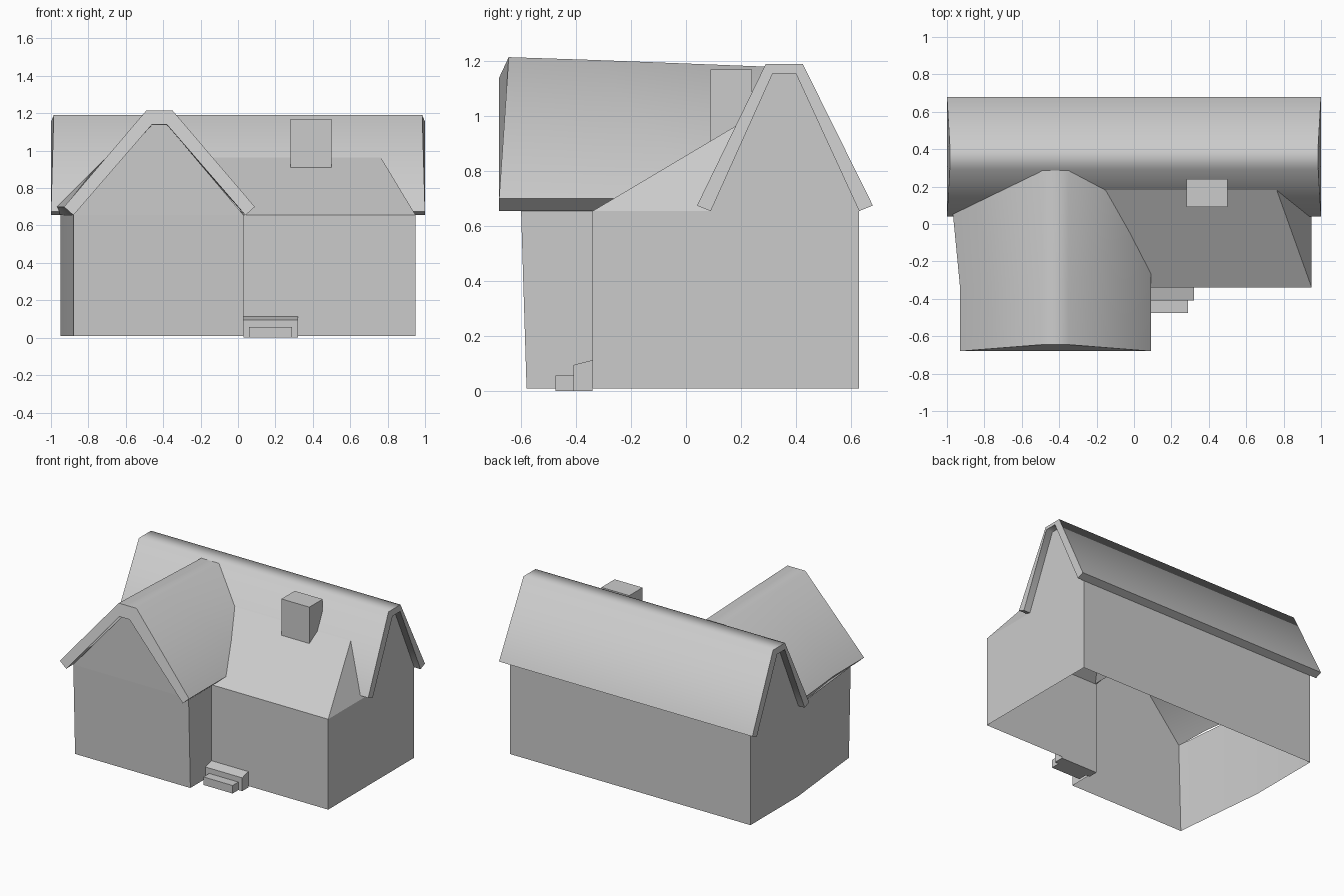
import bpy, bmesh, math

cube = bpy.data.objects.get("Cube")
if cube:
    bpy.data.objects.remove(cube, do_unlink=True)

grey = bpy.data.materials.new("plain_grey")
grey.use_nodes = True
grey.diffuse_color = (0.6, 0.6, 0.6, 1)
grey.node_tree.nodes["Principled BSDF"].inputs["Base Color"].default_value = (0.6, 0.6, 0.6, 1)


def build(name, verts, faces, smooth=30, closed=False):
    """Make one object, smooth-shaded below the given angle."""
    mesh = bpy.data.meshes.new(name)
    mesh.from_pydata(verts, [], faces)
    if closed:
        bm = bmesh.new()
        bm.from_mesh(mesh)
        bmesh.ops.recalc_face_normals(bm, faces=bm.faces)
        bm.to_mesh(mesh)
        bm.free()
    mesh.materials.append(grey)
    obj = bpy.data.objects.new(name, mesh)
    bpy.context.collection.objects.link(obj)
    bpy.ops.object.select_all(action='DESELECT')
    obj.select_set(True)
    bpy.context.view_layer.objects.active = obj
    bpy.ops.object.shade_smooth_by_angle(angle=math.radians(smooth))
    return obj


def loft(name, sections, smooth=30):
    """Skin closed rings in order and cap both ends."""
    n = len(sections[0])
    verts = [p for ring in sections for p in ring]
    faces = [(s * n + i, s * n + (i + 1) % n, (s + 1) * n + (i + 1) % n, (s + 1) * n + i)
             for s in range(len(sections) - 1) for i in range(n)]
    faces += [tuple(range(n)), tuple(range(len(verts) - n, len(verts)))]
    return build(name, verts, faces, smooth, True)


def prism(name, profile, x0, x1):
    return loft(name, [[(x, y, z) for y, z in profile] for x in (x0, x1)])


def box(name, x0, x1, y0, y1, z0, z1):
    return prism(name, [(y0, z0), (y1, z0), (y1, z1), (y0, z1)], x0, x1)


BASE, EAVE = 0.01, 0.655

# Walls: one open shell around the main block and the front wing
plan = [(-.95, .63), (-.95, .1), (-.88, -.58), (.03, -.58), (.03, -.34), (.95, -.34), (.95, .63)]
n = len(plan)
bottom = [(x, y, BASE) for x, y in plan]
top = [(x, y - .02 if y < -.5 else y, EAVE) for x, y in plan]
build("walls", bottom + top, [(i, (i + 1) % n, n + (i + 1) % n, n + i) for i in range(n)], 20)

# Main roof: folded slab along x, outer ridge pulled in slightly at the ends
main_profile = [(.04, .675), (.29, 1.19), (.425, 1.19), (.68, .675),
                (.63, EAVE), (.40, 1.155), (.315, 1.155), (.09, EAVE)]
loft("main_roof", [[(s * (.985 if z > 1.18 else 1), y, z) for y, z in main_profile]
                   for s in (-1, 1)], 70)

# Main gable ends
gable = [(.09, EAVE), (.63, EAVE), (.40, 1.155), (.315, 1.155)]
for side, s in (("left", 1), ("right", -1)):
    build(side + "_gable", [(s * .95, y, z) for y, z in gable[::s]], [(0, 1, 2, 3)])

# Wing roof: folded slab along y, its left eave flaring out towards the main roof
def wing_ring(left, left_in, ridge, place):
    ring = [(left, .70), (-.49, ridge), (-.35, ridge), (.09, .70),
            (.04, EAVE), (-.38, ridge - .075), (-.46, ridge - .075), (left_in, EAVE)]
    return [(x, place(z), z) for x, z in ring]


loft("wing_roof", [
    wing_ring(-.93, -.88, 1.215, lambda z: -.645 if z > 1.2 else -.68),
    wing_ring(-.93, -.89, 1.205, lambda z: -.34),
    wing_ring(-.97, -.95, 1.18, lambda z: .06 + (z - .67) * .48)], 70)

# Wing gable
build("wing_gable", [(-.88, -.6, EAVE), (.03, -.6, EAVE), (-.38, -.6, 1.14), (-.46, -.6, 1.14)],
      [(0, 1, 2, 3)])

# Low front roof with a hipped end
build("front_roof", [(.03, -.34, EAVE), (.95, -.34, EAVE), (.95, .14, EAVE),
                     (.76, .19, .97), (-.18, .19, .97)], [(0, 1, 3, 4), (1, 2, 3)])

# Chimney
box("chimney", .28, .5, .09, .24, .88, 1.17)

# Door steps
prism("upper_step", [(-.41, 0), (-.34, 0), (-.34, .113), (-.41, .095)], .03, .32)
box("lower_step", .06, .29, -.475, -.41, 0, .057)
